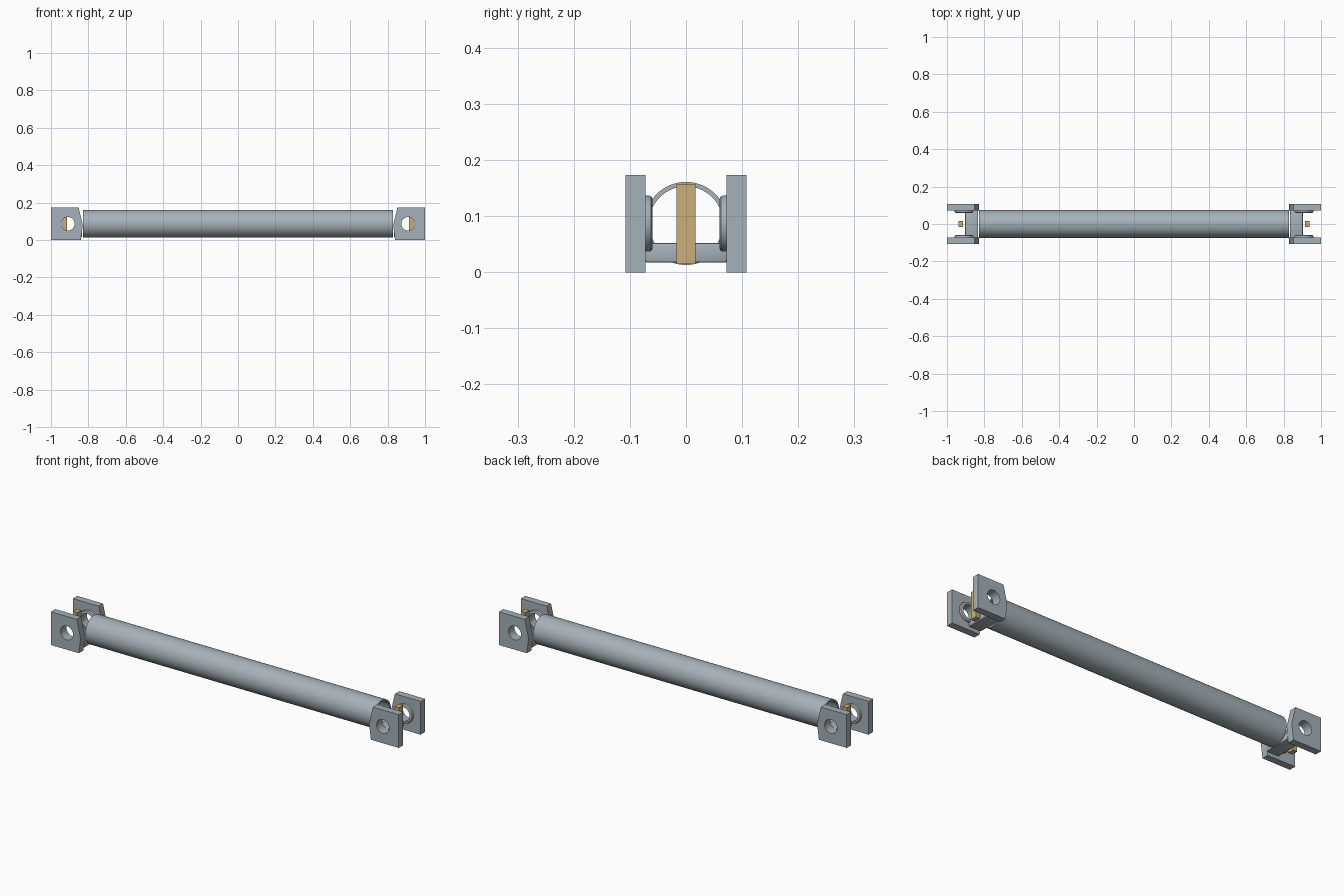
import bpy, bmesh, math
from mathutils import Matrix, Vector

default = bpy.data.objects.get("Cube")
if default:
    bpy.data.objects.remove(default, do_unlink=True)

AXIS_Z = 0.087      # height of the tube axis and eye holes
EYE_X = 0.909       # distance of the eye holes from the middle
EYE_R = 0.036


def material(name, rgb):
    mat = bpy.data.materials.new(name)
    mat.use_nodes = True
    color = (*rgb, 1)
    mat.diffuse_color = color
    mat.node_tree.nodes["Principled BSDF"].inputs["Base Color"].default_value = color
    return mat


STEEL = material("steel grey", (0.38, 0.44, 0.48))
BRASS = material("pale brass", (0.60, 0.43, 0.18))


def finish(name, bm, mat):
    bmesh.ops.remove_doubles(bm, verts=bm.verts, dist=1e-5)
    bmesh.ops.recalc_face_normals(bm, faces=bm.faces)
    mesh = bpy.data.meshes.new(name)
    bm.to_mesh(mesh)
    bm.free()
    mesh.materials.append(mat)
    obj = bpy.data.objects.new(name, mesh)
    bpy.context.collection.objects.link(obj)
    bpy.ops.object.select_all(action='DESELECT')
    obj.select_set(True)
    bpy.context.view_layer.objects.active = obj
    bpy.ops.object.shade_smooth_by_angle(angle=math.radians(35))
    return obj


def lathe(name, profile, axis, center, steps, mat):
    """Revolve a closed (along, radius) profile about an axis."""
    bm = bmesh.new()
    axis = Vector(axis)
    center = Vector(center)
    verts = [bm.verts.new(center + axis * a + Vector((0, 0, r))) for a, r in profile]
    edges = [bm.edges.new((verts[i - 1], verts[i])) for i in range(len(verts))]
    bmesh.ops.spin(bm, geom=verts + edges, cent=center, axis=axis,
                   angle=math.tau, steps=steps)
    return finish(name, bm, mat)


def box(name, low, high, mat, bevel=0):
    low, high = Vector(low), Vector(high)
    bm = bmesh.new()
    bmesh.ops.create_cube(bm, size=1, matrix=Matrix.Translation((low + high) / 2)
                          @ Matrix.Diagonal((*(high - low), 1)))
    if bevel:
        bmesh.ops.bevel(bm, geom=bm.edges[:], offset=bevel, segments=2,
                        profile=0.5, affect='EDGES')
    return finish(name, bm, mat)


def pierced_plate(name, outline, hole, y, depth, mat):
    """Flat outline in the xz plane with a round hole, given thickness."""
    curve = bpy.data.curves.new(name + "_outline", 'CURVE')
    curve.dimensions = '2D'
    curve.fill_mode = 'BOTH'
    curve.extrude = depth / 2
    for points in (outline, hole):
        spline = curve.splines.new('POLY')
        spline.points.add(len(points) - 1)
        for point, (x, z) in zip(spline.points, points):
            point.co = (x, z, 0, 1)
        spline.use_cyclic_u = True
    temp = bpy.data.objects.new(name + "_outline", curve)
    bpy.context.collection.objects.link(temp)
    bpy.context.view_layer.update()
    mesh = bpy.data.meshes.new_from_object(
        temp.evaluated_get(bpy.context.evaluated_depsgraph_get()))
    bm = bmesh.new()
    bm.from_mesh(mesh)
    bm.transform(Matrix.Translation((0, y, 0)) @ Matrix.Rotation(math.pi / 2, 4, 'X'))
    bpy.data.objects.remove(temp, do_unlink=True)
    bpy.data.curves.remove(curve)
    bpy.data.meshes.remove(mesh)
    return finish(name, bm, mat)


# Hollow main tube
lathe("main_tube", [(-0.828, 0.074), (0.828, 0.074), (0.828, 0.066), (-0.828, 0.066)],
      (1, 0, 0), (0, 0, AXIS_Z), 64, STEEL)

# Clevis fittings on both ends
for end, sx in (("left", 1), ("right", -1)):
    outline = [(sx * x, z) for x, z in
               ((1, 0), (1, 0.173), (0.852, 0.173), (0.83, 0.08), (0.84, 0))]
    hole = [(sx * EYE_X + EYE_R * math.cos(t), AXIS_Z + EYE_R * math.sin(t))
            for t in (math.tau * i / 40 for i in range(40))]
    for side, sy in (("back", 1), ("front", -1)):
        pierced_plate(f"{end}_{side}_lug", outline, hole, sy * 0.09, 0.036, STEEL)
        # Rounded washer against the inner face of the lug
        profile = [(0.073, EYE_R), (0.073, 0.05), (0.066, 0.05),
                   (0.062, 0.048), (0.06, 0.044), (0.06, EYE_R)]
        lathe(f"{end}_{side}_washer", profile, (0, sy, 0),
              (sx * EYE_X, 0, AXIS_Z), 40, STEEL)

    # Low bridge joining the lugs, and the upright brass strip
    xs = sorted((sx * 0.833, sx * 0.903))
    box(f"{end}_bridge", (xs[0], -0.073, 0.017), (xs[1], 0.073, 0.052), STEEL, 0.004)
    xs = sorted((sx * 0.913, sx * 0.937))
    box(f"{end}_brass_strip", (xs[0], -0.017, 0.015), (xs[1], 0.017, 0.157), BRASS)
